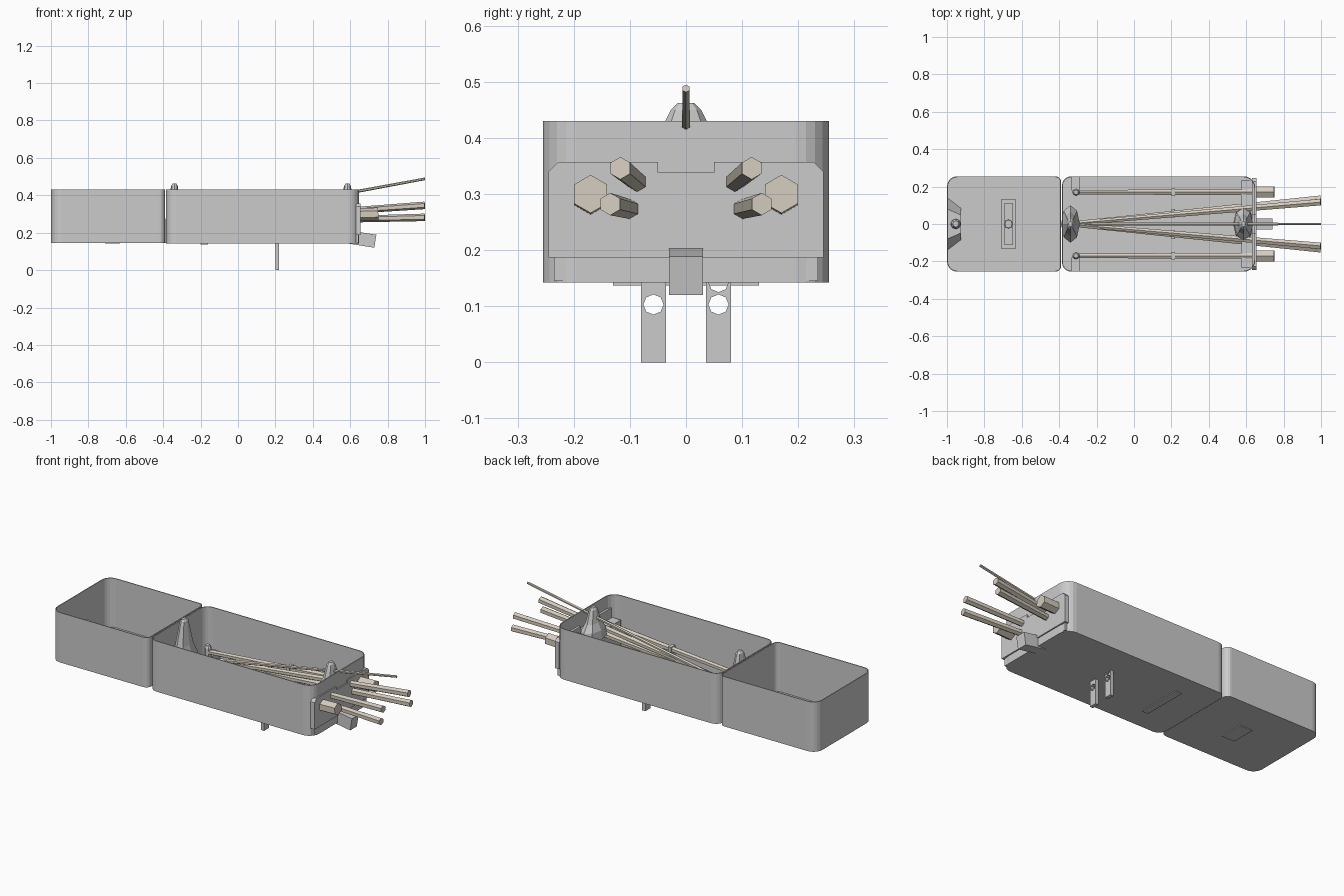
import bpy, bmesh, math
from mathutils import Vector

if "Cube" in bpy.data.objects:
    bpy.data.objects.remove(bpy.data.objects["Cube"])

wood = bpy.data.materials.new("pale_wood")
wood.diffuse_color = (0.66, 0.60, 0.51, 1)
wood.use_nodes = True
wood.node_tree.nodes["Principled BSDF"].inputs["Base Color"].default_value = wood.diffuse_color


def make(name, bm, mat=None, recalc=True):
    if recalc:
        bmesh.ops.recalc_face_normals(bm, faces=bm.faces)
    me = bpy.data.meshes.new(name)
    bm.to_mesh(me)
    bm.free()
    ob = bpy.data.objects.new(name, me)
    bpy.context.collection.objects.link(ob)
    if mat:
        me.materials.append(mat)
    return ob


def box(name, x0, x1, y0, y1, z0, z1, tilt=0):
    bm = bmesh.new()
    bmesh.ops.create_cube(bm, size=1)
    for v in bm.verts:
        v.co = Vector((v.co.x * (x1 - x0), v.co.y * (y1 - y0), v.co.z * (z1 - z0)))
    ob = make(name, bm)
    ob.location = ((x0 + x1) / 2, (y0 + y1) / 2, (z0 + z1) / 2)
    ob.rotation_euler.y = tilt
    return ob


def rounded(x0, x1, hy, rl, rr, n=5):
    pts = []
    for cx, cy, r, a in ((x1 - rr, hy - rr, rr, 0), (x0 + rl, hy - rl, rl, 90),
                         (x0 + rl, rl - hy, rl, 180), (x1 - rr, rr - hy, rr, 270)):
        for i in range(n + 1):
            t = math.radians(a + 90 * i / n)
            pts.append((cx + r * math.cos(t), cy + r * math.sin(t)))
    return pts


def tray(name, outline, z0, z1):
    bm = bmesh.new()
    lo = [bm.verts.new((x, y, z0)) for x, y in outline]
    hi = [bm.verts.new((x, y, z1)) for x, y in outline]
    n = len(lo)
    bm.faces.new(lo[::-1])
    for i in range(n):
        j = (i + 1) % n
        bm.faces.new((lo[i], lo[j], hi[j], hi[i]))
    ob = make(name, bm, recalc=False)
    mod = ob.modifiers.new("thickness", 'SOLIDIFY')
    mod.thickness = 0.005
    mod.offset = -1
    return ob


def loft(name, x, y, rings, n=8, top_y=None):
    # rings: (z, x radius, y radius)
    bm = bmesh.new()
    rows = []
    for z, rx, ry in rings:
        rows.append([bm.verts.new((x + rx * math.cos(2 * math.pi * i / n),
                                   y + ry * math.sin(2 * math.pi * i / n), z)) for i in range(n)])
    bm.faces.new(rows[0][::-1])
    bm.faces.new(rows[-1])
    for a, b in zip(rows, rows[1:]):
        for i in range(n):
            j = (i + 1) % n
            bm.faces.new((a[i], a[j], b[j], b[i]))
    return make(name, bm)


def rod(name, a, b, r0, r1, n=6):
    a, b = Vector(a), Vector(b)
    d = b - a
    bm = bmesh.new()
    bmesh.ops.create_cone(bm, cap_ends=True, segments=n, radius1=r0, radius2=r1, depth=d.length)
    q = d.to_track_quat('Z', 'Y').to_matrix().to_4x4()
    q.translation = (a + b) / 2
    bm.transform(q)
    return make(name, bm, wood)


def plate_x(name, pts, x0, x1):
    # y-z profile extruded along x
    bm = bmesh.new()
    f = bm.faces.new([bm.verts.new((x0, y, z)) for y, z in pts])
    ext = bmesh.ops.extrude_face_region(bm, geom=[f])
    for v in ext['geom']:
        if isinstance(v, bmesh.types.BMVert):
            v.co.x = x1
    return make(name, bm)


# open trays
tray("main_tray", rounded(-0.385, 0.648, 0.255, 0.05, 0.06), 0.142, 0.43)
tray("rear_tray", rounded(-1.0, -0.39, 0.255, 0.055, 0.03), 0.146, 0.43)

# underside pads
box("main_pad", -0.2, -0.16, -0.13, 0.13, 0.137, 0.145)
box("rear_pad", -0.71, -0.63, -0.07, 0.07, 0.141, 0.15)

# front plate with notched top edge
half = [(0.05, 0.338), (0.05, 0.357), (0.228, 0.357), (0.245, 0.34), (0.245, 0.187)]
plate_x("front_plate", half + [(-y, z) for y, z in half[::-1]], 0.63, 0.655)

# inner front bracket and rear cross blocks
box("front_bracket", 0.575, 0.645, -0.235, 0.235, 0.145, 0.3)
for s in (1, -1):
    box("rod_anchor", -0.335, -0.29, s * 0.215 - 0.037, s * 0.215 + 0.037, 0.145, 0.19)

# rod guides (cones)
loft("rear_guide", -0.34, 0, [(0.145, 0.05, 0.1), (0.26, 0.05, 0.1), (0.32, 0.035, 0.065),
                              (0.42, 0.022, 0.038), (0.45, 0.018, 0.027), (0.462, 0.01, 0.015)])
loft("front_guide", 0.585, 0, [(0.29, 0.055, 0.095), (0.34, 0.05, 0.085), (0.38, 0.033, 0.055),
                               (0.43, 0.022, 0.037), (0.45, 0.018, 0.027), (0.462, 0.01, 0.015)])

# fanned rods
hub = (-0.29, 0, 0.25)
rod("centre_rod", hub, (1.0, 0, 0.488), 0.011, 0.007)
for s in (1, -1):
    rod("upper_rod", (-0.29, s * 0.006, 0.255), (0.998, s * 0.117, 0.346), 0.012, 0.02)
    rod("lower_rod", (-0.29, s * 0.008, 0.25), (0.998, s * 0.135, 0.282), 0.012, 0.02)
    # side rods with thick ends, pins and supports
    rod("side_rod", (-0.31, s * 0.17, 0.215), (0.66, s * 0.17, 0.295), 0.014, 0.018)
    rod("side_rod_end", (0.64, s * 0.17, 0.297), (0.75, s * 0.17, 0.3), 0.034, 0.034)
    loft("rod_pin", -0.31, s * 0.17, [(0.145, 0.02, 0.02), (0.24, 0.02, 0.02), (0.255, 0.012, 0.012)])
    box("rod_support", 0.2, 0.22, s * 0.17 - 0.02, s * 0.17 + 0.02, 0.145, 0.275)

# legs with two round holes each
cut = bmesh.new()
for s in (1, -1):
    for z in (0.103, 0.143):
        g = bmesh.ops.create_cone(cut, cap_ends=True, segments=8, radius1=0.018, radius2=0.018, depth=0.1)
        for v in g['verts']:
            v.co = Vector((0.21 + v.co.z, s * 0.058 + v.co.x, z + v.co.y))
cutter = make("hole_cutter", cut)
cutter.hide_render = True
cutter.hide_set(True)
for s in (1, -1):
    leg = box("leg", 0.2, 0.22, s * 0.058 - 0.022, s * 0.058 + 0.022, 0.0, 0.18)
    m = leg.modifiers.new("holes", 'BOOLEAN')
    m.object = cutter
    m.solver = 'EXACT'

# tilted block at the front
box("front_block", 0.6, 0.735, -0.03, 0.03, 0.13, 0.2, math.radians(9))

# rear tray fittings
box("slot_plate", -0.71, -0.632, -0.13, 0.13, 0.15, 0.185)
for s in (1, -1):
    box("slot_side", -0.671 + s * 0.03 - 0.009, -0.671 + s * 0.03 + 0.009, -0.13, 0.13, 0.18, 0.2)
    box("slot_end", -0.7, -0.642, s * 0.12 - 0.01, s * 0.12 + 0.01, 0.18, 0.2)
loft("slot_boss", -0.671, 0, [(0.18, 0.022, 0.025), (0.2, 0.02, 0.022)])

# sloped bracket and pin at the rear end
bm = bmesh.new()
rows = []
for z, k, x in ((0.15, 0.14, -0.925), (0.235, 0.08, -0.925)):
    rows.append([bm.verts.new(p) for p in ((-0.998, -k, z), (x, -k * 0.6, z), (x, k * 0.6, z), (-0.998, k, z))])
bm.faces.new(rows[0])
bm.faces.new(rows[1])
for i in range(4):
    j = (i + 1) % 4
    bm.faces.new((rows[0][i], rows[0][j], rows[1][j], rows[1][i]))
make("rear_bracket", bm)
loft("rear_pin", -0.953, 0, [(0.22, 0.028, 0.028), (0.265, 0.026, 0.026), (0.285, 0.016, 0.016)])
